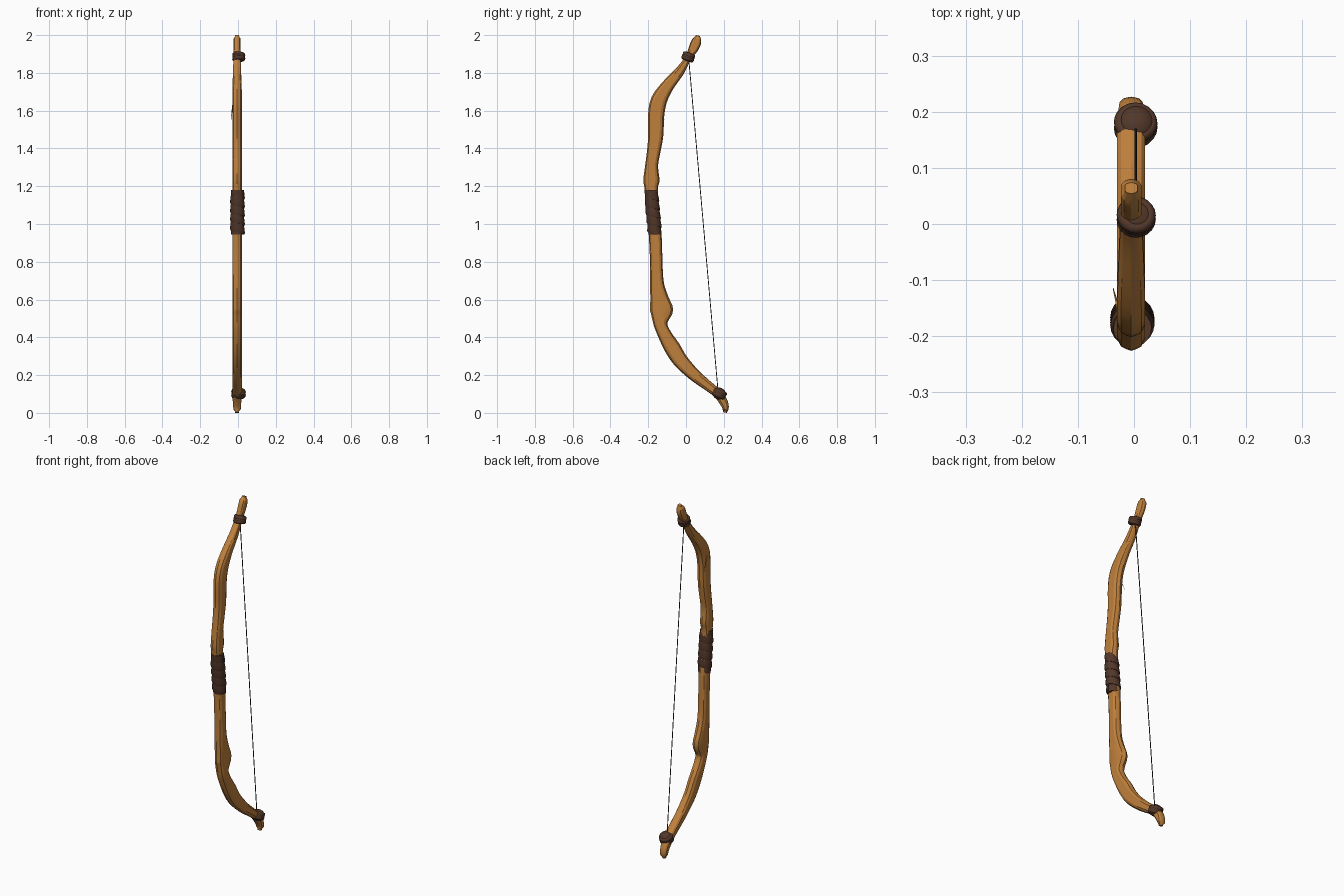
import bpy, bmesh, math
from mathutils import Vector, Matrix

if "Cube" in bpy.data.objects:
    bpy.data.objects.remove(bpy.data.objects["Cube"])


def material(name, color):
    m = bpy.data.materials.new(name)
    m.diffuse_color = (*color, 1)
    m.use_nodes = True
    m.node_tree.nodes["Principled BSDF"].inputs["Base Color"].default_value = m.diffuse_color
    return m


WOOD = material("warm wood", (0.52, 0.215, 0.045))
LEATHER = material("dark leather", (0.085, 0.038, 0.022))
STRING = material("dark string", (0.05, 0.032, 0.022))


def finish(name, bm, mat, angle=40):
    bmesh.ops.recalc_face_normals(bm, faces=bm.faces)
    me = bpy.data.meshes.new(name)
    bm.to_mesh(me)
    bm.free()
    ob = bpy.data.objects.new(name, me)
    bpy.context.collection.objects.link(ob)
    me.materials.append(mat)
    bpy.ops.object.select_all(action='DESELECT')
    ob.select_set(True)
    bpy.context.view_layer.objects.active = ob
    bpy.ops.object.shade_smooth_by_angle(angle=math.radians(angle))
    return ob


def skin(bm, rings):
    """Join rings of points into a capped tube."""
    vs = [[bm.verts.new(p) for p in r] for r in rings]
    n = len(vs[0])
    for a, b in zip(vs, vs[1:]):
        for i in range(n):
            j = (i + 1) % n
            bm.faces.new((a[i], a[j], b[j], b[i]))
    bm.faces.new(vs[0])
    bm.faces.new(vs[-1])


def smooth_path(pts, steps):
    """Catmull-Rom interpolation of tuples."""
    out = []
    for i in range(len(pts) - 1):
        p0, p1, p2, p3 = (pts[min(max(k, 0), len(pts) - 1)] for k in (i - 1, i, i + 1, i + 2))
        for s in range(steps):
            t = s / steps
            out.append([0.5 * (2 * b + (c - a) * t + (2 * a - 5 * b + 4 * c - d) * t * t
                               + (3 * b - a - 3 * c + d) * t ** 3)
                        for a, b, c, d in zip(p0, p1, p2, p3)])
    out.append(list(pts[-1]))
    return out


# Carved wooden stave: y, z, half depth, from top tip to bottom tip
STAVE = [(.064, 1.998, .010), (.056, 1.968, .026), (.040, 1.93, .026), (.012, 1.88, .017),
         (-.032, 1.81, .025), (-.098, 1.73, .034), (-.143, 1.655, .043), (-.158, 1.575, .043),
         (-.160, 1.47, .040), (-.170, 1.39, .036), (-.182, 1.31, .034), (-.183, 1.23, .043),
         (-.183, 1.17, .034), (-.163, .94, .034), (-.157, .78, .033), (-.153, .68, .037),
         (-.140, .60, .050), (-.130, .545, .062), (-.135, .50, .046), (-.133, .46, .035),
         (-.108, .405, .037), (-.073, .345, .043), (-.028, .275, .040), (.042, .203, .033),
         (.110, .148, .027), (.165, .105, .024), (.195, .065, .023), (.209, .03, .018),
         (.206, .002, .010)]
# Cross-section: flat sides with chamfers and a ridge on the belly and the back
QUARTER = [(1, .0), (1, .5), (.72, .82), (.36, .93)]
SECTION = QUARTER + [(0, 1)] + [(-x, y) for x, y in QUARTER[::-1]]
SECTION += [(x, -y) for x, y in SECTION[-2:0:-1]]
path = smooth_path(STAVE, 3)
rings = []
for i, (y, z, d) in enumerate(path):
    a, b = path[max(i - 1, 0)], path[min(i + 1, len(path) - 1)]
    t = Vector((0, b[0] - a[0], b[1] - a[1])).normalized()
    nrm = Vector((0, -t.z, t.y))
    w = 0.018 + 0.007 * min(1, max(0, (1.9 - z) / 0.2)) * min(1, max(0, z / 0.1))
    if z > 1.985 or z < 0.012:
        w = 0.011
    rings.append([Vector((-0.005 + w * sx, y, z)) + nrm * d * sy for sx, sy in SECTION])
bm = bmesh.new()
skin(bm, rings)
finish("stave", bm, WOOD, 24)

# Small splinter on the upper limb
bm = bmesh.new()
skin(bm, [[Vector(c) + Vector((r * math.cos(k * math.pi / 2), r * math.sin(k * math.pi / 2), 0))
           for k in range(4)]
          for c, r in (((-.028, -.150, 1.63), .003), ((-.037, -.115, 1.55), .0008))])
finish("splinter", bm, WOOD)

# Leather grip: core sleeve plus one overlapping spiral strip
top, bottom = Vector((-.003, -.186, 1.18)), Vector((-.003, -.164, .945))


def grip_ring(center, r, n=20):
    return [center + Vector((r * math.cos(2 * math.pi * k / n), r * math.sin(2 * math.pi * k / n), 0))
            for k in range(n)]


bm = bmesh.new()
skin(bm, [grip_ring(top, .034), grip_ring(top.lerp(bottom, .5), .034), grip_ring(bottom, .034)])
finish("grip_core", bm, LEATHER)

bm = bmesh.new()
TURNS, N, WIDTH = 4, 20, 0.050
rings = []
for i in range(TURNS * N + 1):
    f = i / (TURNS * N)
    a = 2 * math.pi * i / N
    zc = f * (0.235 - WIDTH)
    ring = []
    for r, dz in ((.030, 0), (.0345, 0), (.0395, WIDTH * .85), (.037, WIDTH), (.030, WIDTH)):
        c = top.lerp(bottom, (zc + dz) / 0.235)
        ring.append(c + Vector((r * math.cos(a), r * math.sin(a), 0)))
    rings.append(ring)
skin(bm, rings)
finish("grip_strip", bm, LEATHER, 30)


# Leather bindings near both tips: a domed knot with two coils
def binding(name, center, tilt, radius, dome):
    place = Matrix.Translation(center) @ Matrix.Rotation(math.radians(tilt), 4, 'X')
    bm = bmesh.new()
    bmesh.ops.create_uvsphere(bm, u_segments=20, v_segments=10, radius=1,
                              matrix=place @ Matrix.Diagonal((radius * .97, radius * .97, dome, 1)))
    for dz, lean in ((.011, 4), (-.011, -3)):
        m = place @ Matrix.Translation((0, 0, dz)) @ Matrix.Rotation(math.radians(lean), 4, 'Y')
        grid = []
        for u in range(20):
            a = 2 * math.pi * u / 20
            row = []
            for v in range(8):
                b = 2 * math.pi * v / 8
                r = radius - .010 + .010 * math.cos(b)
                row.append(bm.verts.new(m @ Vector((r * math.cos(a), r * math.sin(a), .011 * math.sin(b)))))
            grid.append(row)
        for u in range(20):
            for v in range(8):
                bm.faces.new((grid[u][v], grid[(u + 1) % 20][v],
                              grid[(u + 1) % 20][(v + 1) % 8], grid[u][(v + 1) % 8]))
    finish(name, bm, LEATHER, 50)


binding("top_binding", (.004, .012, 1.885), -20, .035, .025)
binding("bottom_binding", (.003, .176, .102), -25, .039, .032)

# Taut bowstring between the bindings
a, b = Vector((.003, .014, 1.88)), Vector((.003, .171, .10))
bm = bmesh.new()
skin(bm, [[p + Vector((.0025 * math.cos(k * math.pi / 3), .0025 * math.sin(k * math.pi / 3), 0))
           for k in range(6)] for p in (a, b)])
finish("bowstring", bm, STRING)
